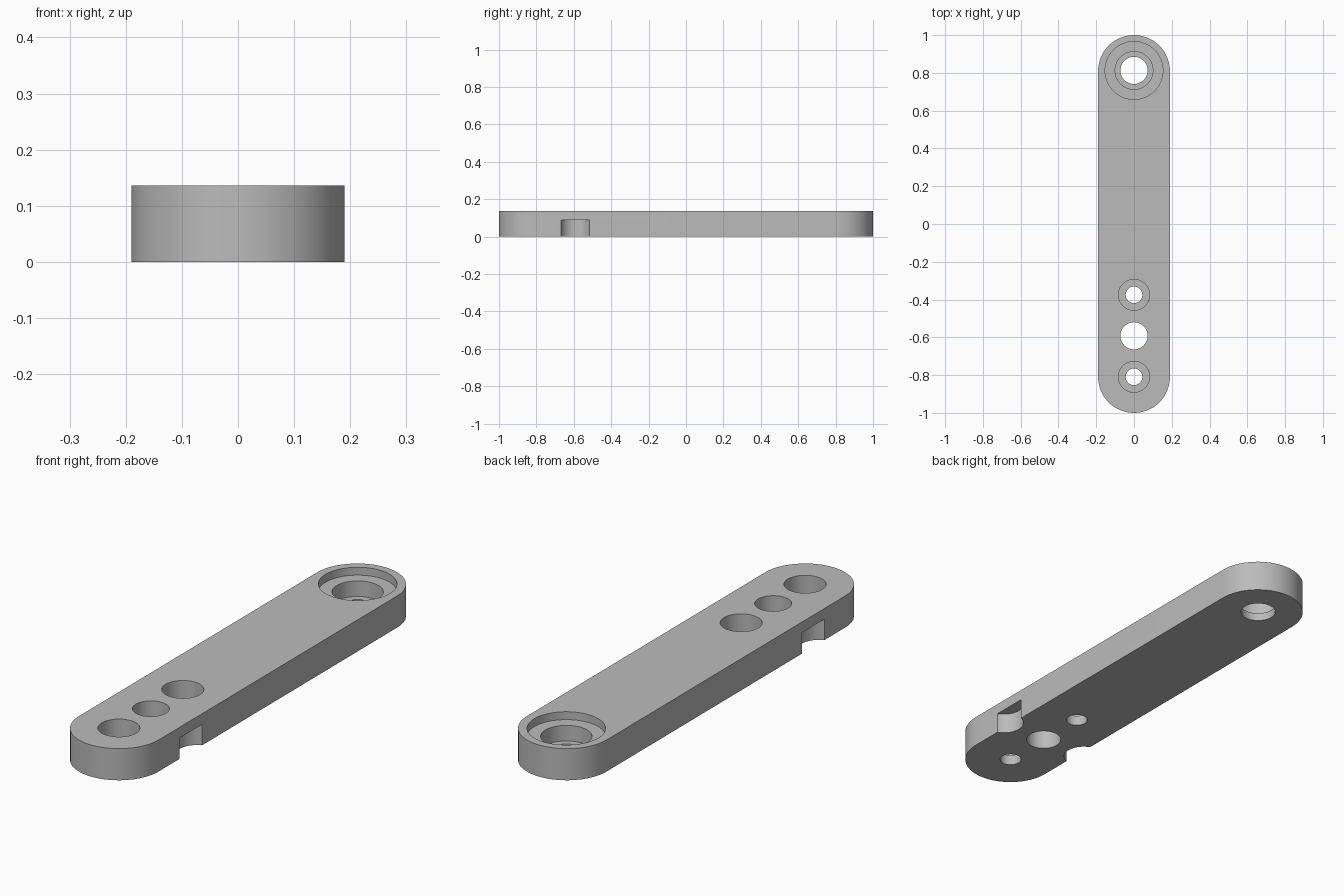
import bpy, bmesh, math

if "Cube" in bpy.data.objects:
    bpy.data.objects.remove(bpy.data.objects["Cube"], do_unlink=True)

HALF_W, THICK = 0.19, 0.136
END_Y = 1.0 - HALF_W

grey = bpy.data.materials.new("plain grey")
grey.use_nodes = True
colour = (0.5, 0.5, 0.5, 1)
grey.diffuse_color = colour
grey.node_tree.nodes["Principled BSDF"].inputs["Base Color"].default_value = colour


def extruded(name, outline, z0, z1):
    """Prism raised from a flat outline."""
    bm = bmesh.new()
    base = bm.faces.new([bm.verts.new((x, y, z0)) for x, y in outline])
    top = bmesh.ops.extrude_face_region(bm, geom=[base])["geom"]
    bmesh.ops.translate(bm, vec=(0, 0, z1 - z0),
                        verts=[v for v in top if isinstance(v, bmesh.types.BMVert)])
    bmesh.ops.recalc_face_normals(bm, faces=bm.faces)
    mesh = bpy.data.meshes.new(name)
    bm.to_mesh(mesh)
    bm.free()
    mesh.materials.append(grey)
    obj = bpy.data.objects.new(name, mesh)
    bpy.context.collection.objects.link(obj)
    return obj


def arc(x, y, r, start, sweep, steps):
    return [(x + r * math.cos(start + sweep * i / steps),
             y + r * math.sin(start + sweep * i / steps)) for i in range(steps + 1)]


# Flat bar with fully rounded ends
outline = (arc(0, END_Y, HALF_W, 0, math.pi, 48)
           + arc(0, -END_Y, HALF_W, math.pi, math.pi, 48))
bar = extruded("link_bar", outline, 0, THICK)
bpy.context.view_layer.objects.active = bar
bar.select_set(True)


def bore(x, y, r, z0, z1):
    """Cut a round hole in the bar between two heights."""
    circle = arc(x, y, r, 0, 2 * math.pi, 64)[:-1]
    cutter = extruded("bore_cutter", circle, z0, z1)
    cutter.hide_render = True
    mod = bar.modifiers.new("bore", "BOOLEAN")
    mod.operation, mod.solver, mod.object = "DIFFERENCE", "EXACT", cutter
    bpy.ops.object.modifier_apply(modifier=mod.name)
    bpy.data.objects.remove(cutter, do_unlink=True)


LOW, HIGH = -0.1, 0.3
MID_Y, PITCH = -0.592, 0.217

# Stepped bearing seat at the back end
for radius, floor in ((0.153, 0.102), (0.1, 0.035), (0.072, LOW)):
    bore(0, END_Y + 0.003, radius, floor, HIGH)

# Plain centre hole at the front end
bore(0, MID_Y, 0.072, LOW, HIGH)

for side in (-1, 1):
    # Counterbored screw holes
    bore(0, MID_Y + side * PITCH, 0.082, 0.045, HIGH)
    bore(0, MID_Y + side * PITCH, 0.044, LOW, HIGH)
    # Side notches open to the underside
    bore(side * 0.219, MID_Y, 0.082, LOW, 0.09)

bpy.ops.object.shade_smooth_by_angle(angle=math.radians(30))
